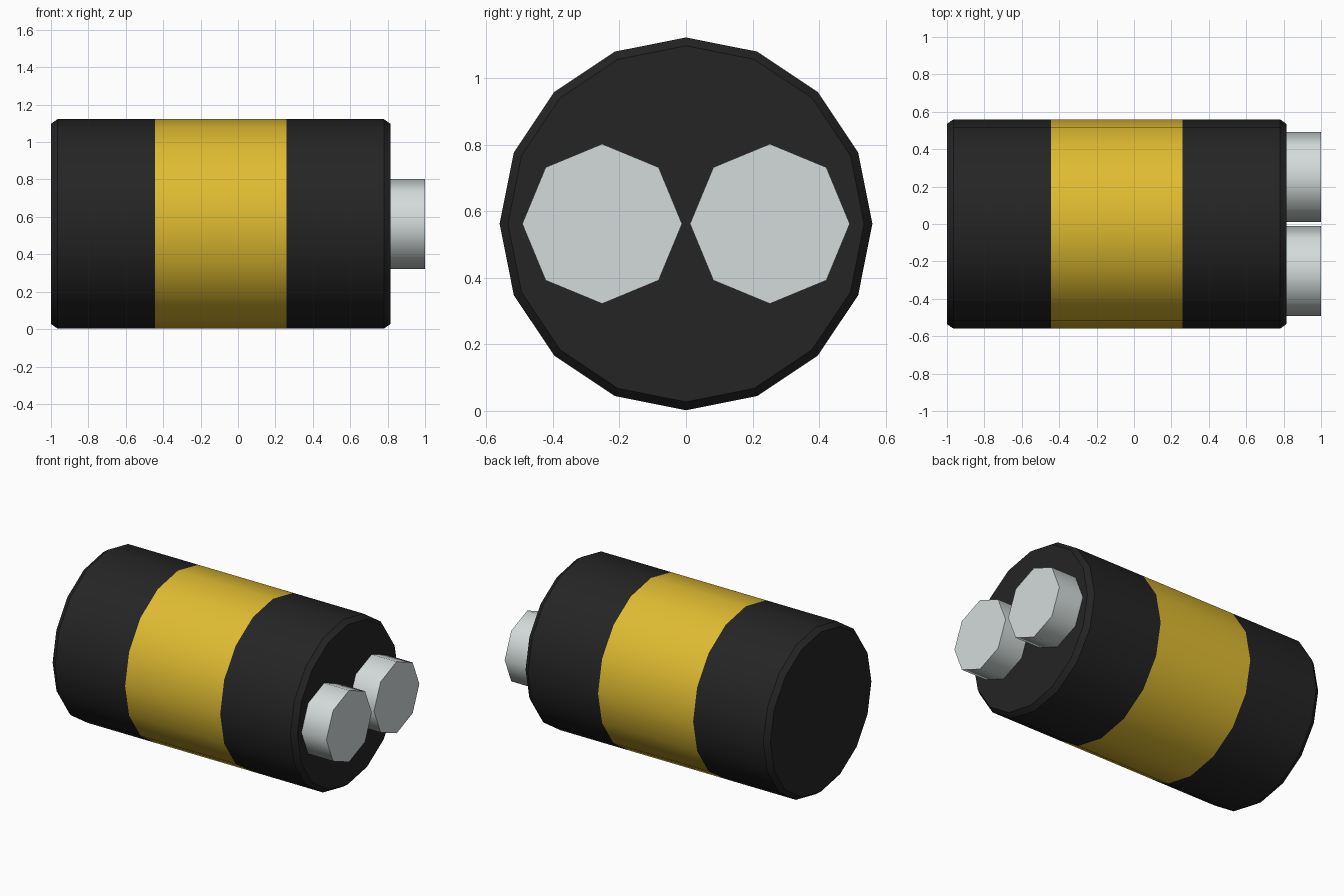
import bpy, bmesh, math

if "Cube" in bpy.data.objects:
    bpy.data.objects.remove(bpy.data.objects["Cube"])

CZ = 0.5625  # height of the main axis


def material(name, rgb):
    m = bpy.data.materials.new(name)
    m.diffuse_color = (*rgb, 1)
    m.use_nodes = True
    m.node_tree.nodes["Principled BSDF"].inputs["Base Color"].default_value = m.diffuse_color
    return m


black = material("black casing", (0.018, 0.018, 0.018))
yellow = material("yellow band", (0.74, 0.50, 0.031))
silver = material("pale metal", (0.65, 0.71, 0.70))


def lathe_x(name, profile, sides, y, mats, angle, band=None):
    """Closed solid of (x, radius) rings around an x-parallel axis."""
    bm = bmesh.new()
    rings = []
    for x, r in profile:
        ring = []
        for i in range(sides):
            a = 2 * math.pi * i / sides
            ring.append(bm.verts.new((x, y + r * math.cos(a), CZ + r * math.sin(a))))
        rings.append(ring)
    for a, b in zip(rings, rings[1:]):
        for i in range(sides):
            j = (i + 1) % sides
            bm.faces.new((a[i], a[j], b[j], b[i]))
    bm.faces.new(rings[0])
    bm.faces.new(rings[-1])
    bmesh.ops.recalc_face_normals(bm, faces=bm.faces)
    # the coloured band is chosen by position along x
    if band:
        for f in bm.faces:
            if band[0] < f.calc_center_median().x < band[1]:
                f.material_index = 1
    me = bpy.data.meshes.new(name)
    bm.to_mesh(me)
    bm.free()
    for m in mats:
        me.materials.append(m)
    ob = bpy.data.objects.new(name, me)
    bpy.context.collection.objects.link(ob)
    bpy.ops.object.select_all(action='DESELECT')
    ob.select_set(True)
    bpy.context.view_layer.objects.active = ob
    bpy.ops.object.shade_smooth_by_angle(angle=math.radians(angle))
    return ob


# Chamfered 16-sided casing with a yellow middle band
R = 0.56
lathe_x("casing",
        [(-1, R - 0.025), (-0.965, R), (-0.445, R), (0.26, R), (0.78, R), (0.815, R - 0.025)],
        16, 0, [black, yellow], 30, band=(-0.44, 0.25))

# Two octagonal terminals on the right end
for side, y in (("front", -0.252), ("back", 0.252)):
    lathe_x(side + "_terminal", [(0.80, 0.24), (1.0, 0.24)], 8, y, [silver], 50)
